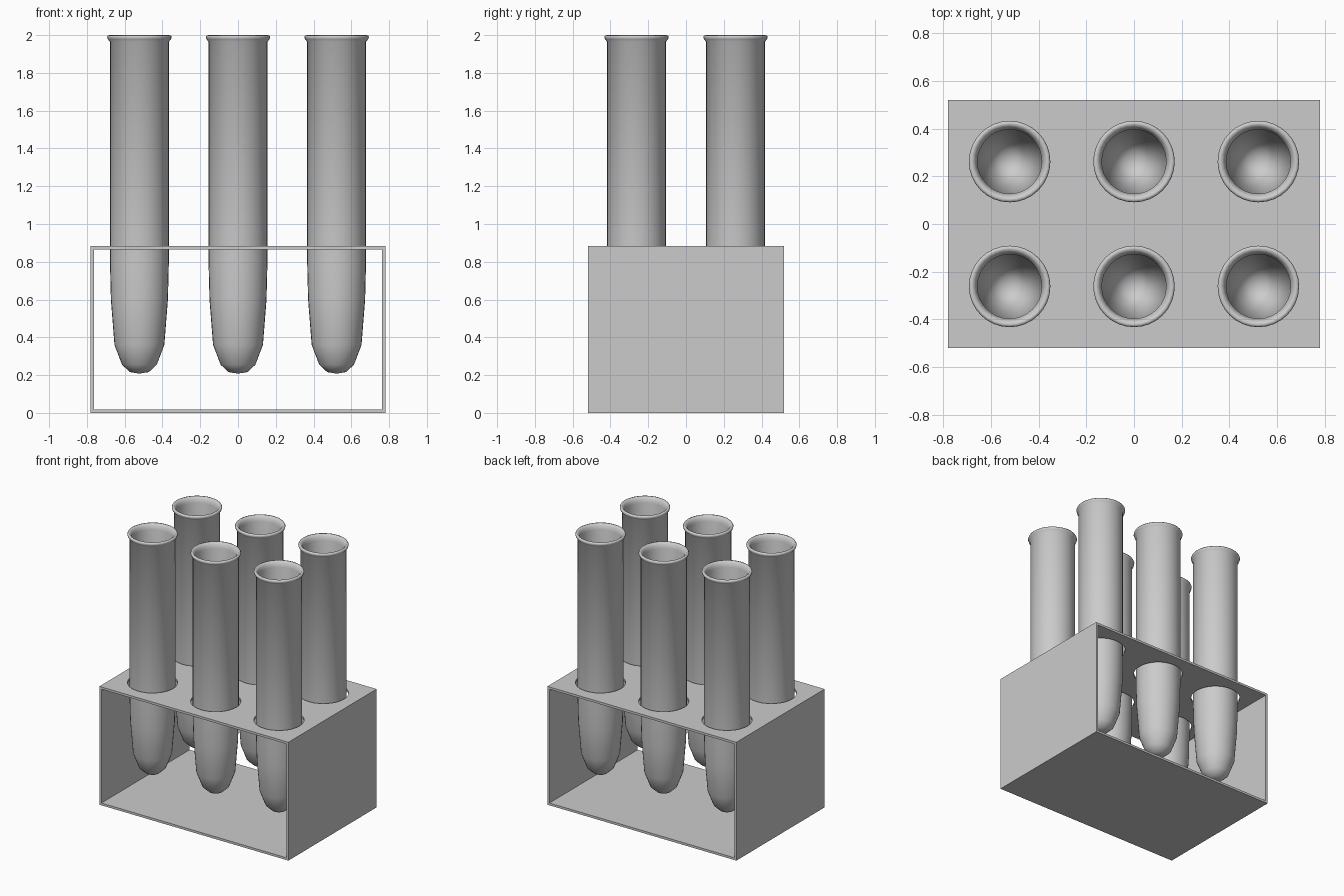
import bpy, bmesh, math
from mathutils import Matrix

if "Cube" in bpy.data.objects:
    bpy.data.objects.remove(bpy.data.objects["Cube"])

grey = bpy.data.materials.new("light grey")
grey.diffuse_color = (0.6, 0.6, 0.6, 1)
grey.use_nodes = True
grey.node_tree.nodes["Principled BSDF"].inputs["Base Color"].default_value = grey.diffuse_color

W, D, H, T = 0.78, 0.52, 0.883, 0.017   # rack half width, half depth, height, wall
CENTRES = [(x, y) for x in (-0.522, 0, 0.522) for y in (-0.262, 0.262)]


def new_object(name, bm):
    mesh = bpy.data.meshes.new(name)
    bm.to_mesh(mesh)
    bm.free()
    ob = bpy.data.objects.new(name, mesh)
    bpy.context.collection.objects.link(ob)
    mesh.materials.append(grey)
    return ob


def box(name, lo, hi):
    bm = bmesh.new()
    size = [b - a for a, b in zip(lo, hi)]
    mid = [(a + b) / 2 for a, b in zip(lo, hi)]
    bmesh.ops.create_cube(bm, size=1, matrix=Matrix.Translation(mid) @ Matrix.Diagonal((*size, 1)))
    return new_object(name, bm)


def cut(target, cutter):
    mod = target.modifiers.new("cut", 'BOOLEAN')
    mod.operation = 'DIFFERENCE'
    mod.solver = 'EXACT'
    mod.object = cutter
    bpy.context.view_layer.objects.active = target
    bpy.ops.object.modifier_apply(modifier=mod.name)
    bpy.data.objects.remove(cutter)


# Rack: sleeve open at front and back, six round holes in the top plate
rack = box("rack", (-W, -D, 0), (W, D, H))
cut(rack, box("opening_cutter", (-W + T, -D - 0.1, T), (W - T, D + 0.1, H - T)))
bm = bmesh.new()
for x, y in CENTRES:
    bmesh.ops.create_cone(bm, cap_ends=True, segments=32, radius1=0.17, radius2=0.17,
                          depth=0.2, matrix=Matrix.Translation((x, y, H)))
cut(rack, new_object("hole_cutter", bm))

# Tube profile (radius, z): outside upward, over the flared lip, down the inside
PROFILE = [(0, 0.208), (0.05, 0.216), (0.092, 0.255), (0.132, 0.36), (0.151, 0.6),
           (0.156, 0.8), (0.156, 1.965), (0.167, 1.978), (0.171, 1.99), (0.167, 1.998),
           (0.156, 2.0), (0.143, 1.985), (0.135, 1.96), (0.133, 0.8), (0.129, 0.6),
           (0.11, 0.37), (0.075, 0.275), (0.04, 0.242), (0, 0.235)]


def tube(name, x, y, n=32):
    bm = bmesh.new()
    rings = []
    for r, z in PROFILE:
        if r == 0:
            rings.append([bm.verts.new((0, 0, z))] * n)
        else:
            rings.append([bm.verts.new((r * math.cos(2 * math.pi * i / n),
                                        r * math.sin(2 * math.pi * i / n), z)) for i in range(n)])
    for a, b in zip(rings, rings[1:]):
        for i in range(n):
            j = (i + 1) % n
            quad = list(dict.fromkeys((a[i], a[j], b[j], b[i])))
            bm.faces.new(quad).smooth = True
    bmesh.ops.recalc_face_normals(bm, faces=bm.faces)
    ob = new_object(name, bm)
    ob.location = (x, y, 0)


for k, (x, y) in enumerate(CENTRES):
    tube(f"test_tube_{k + 1}", x, y)
